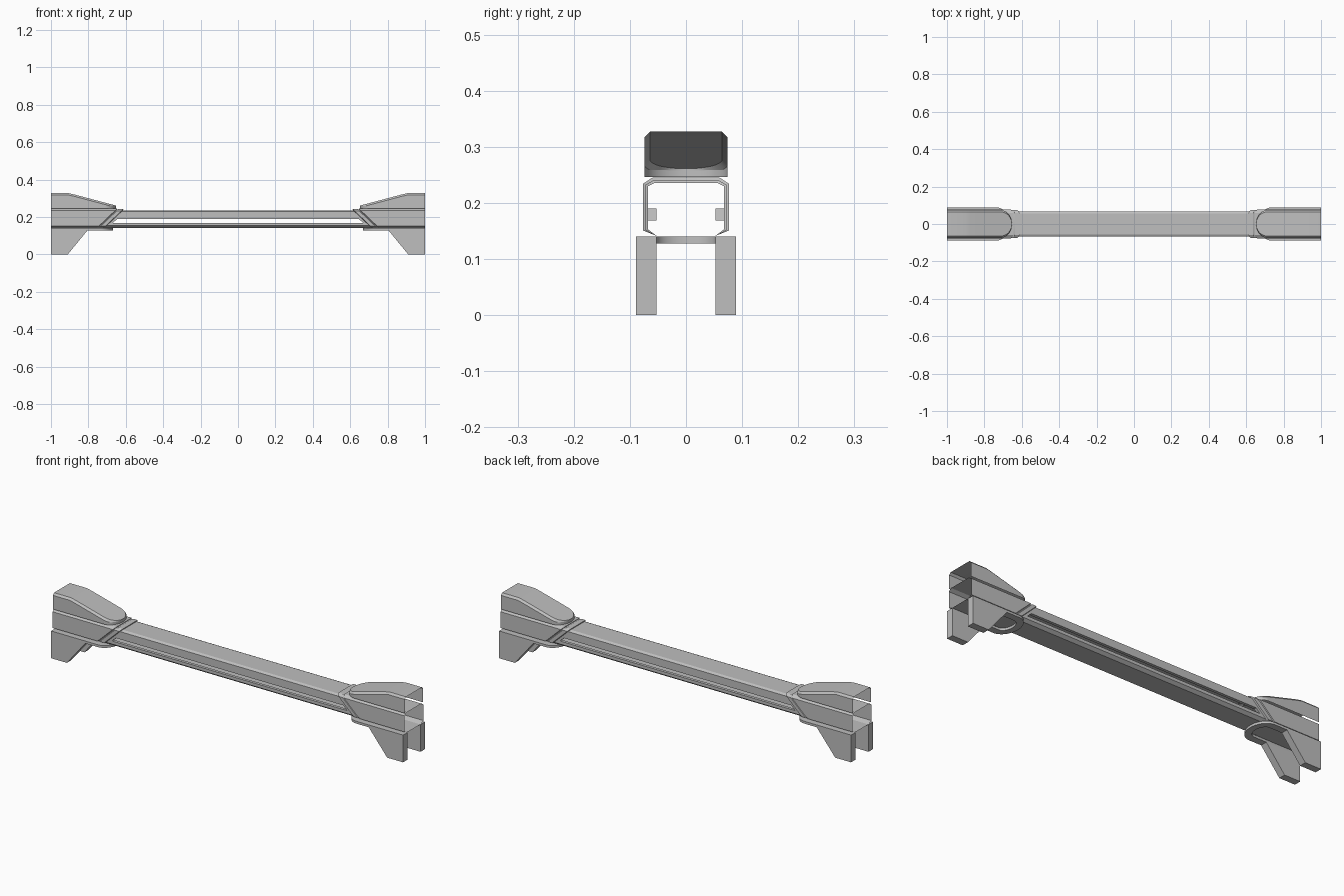
import bpy
import bmesh
from math import sin, cos, sqrt, radians, pi

cube = bpy.data.objects.get("Cube")
if cube:
    bpy.data.objects.remove(cube, do_unlink=True)

grey = bpy.data.materials.new("light grey metal")
grey.use_nodes = True
COLOR = (0.52, 0.52, 0.52, 1)
grey.diffuse_color = COLOR
grey.node_tree.nodes["Principled BSDF"].inputs["Base Color"].default_value = COLOR


def finish(name, bm, recalc=False):
    """Make a quarter part into an object mirrored across x and y."""
    bmesh.ops.remove_doubles(bm, verts=bm.verts, dist=1e-5)
    if recalc:
        bmesh.ops.recalc_face_normals(bm, faces=bm.faces)
    mesh = bpy.data.meshes.new(name)
    bm.to_mesh(mesh)
    bm.free()
    mesh.materials.append(grey)
    ob = bpy.data.objects.new(name, mesh)
    bpy.context.collection.objects.link(ob)
    bpy.ops.object.select_all(action='DESELECT')
    ob.select_set(True)
    bpy.context.view_layer.objects.active = ob
    bpy.ops.object.shade_smooth_by_angle(angle=radians(20))
    mod = ob.modifiers.new("Mirror", 'MIRROR')
    mod.use_axis = (True, True, False)
    mod.merge_threshold = 0.0001
    return ob


def loft(bm, sections, closed=False, skip=()):
    """Skin a list of point rows; skip holds (section, segment) holes."""
    rows = [[bm.verts.new(p) for p in s] for s in sections]
    n = len(rows[0])
    for i, (a, b) in enumerate(zip(rows, rows[1:])):
        for j in range(n if closed else n - 1):
            if (i, j) not in skip:
                k = (j + 1) % n
                bm.faces.new((a[j], b[j], b[k], a[k]))
    return rows


# Tunnel: narrow middle, slanted collar with a groove, wider open end
ROOF, SLOT_TOP, SLOT_LOW = 0.245, 0.19, 0.169
SHEAR = 1.05


def slant(x, z):
    return x + SHEAR * (ROOF - z)


def section(x, inset, slanted=True):
    w, t = 0.077 - inset, ROOF - inset
    pts = [(0, t), (0.06 - inset / 2, t), (w, 0.234 - inset / 2),
           (w, SLOT_TOP), (w, SLOT_LOW), (w, 0.151 + inset / 4),
           (0.052, 0.141), (0, 0.141)]
    return [(slant(x, z) if slanted else x, y, z) for y, z in pts]


MID = 0.009
SLOT_END = 0.588
bm = bmesh.new()
loft(bm, [section(0, MID, False), section(SLOT_END, MID),
          section(0.606, MID), section(0.61, 0.002), section(0.635, 0.002),
          section(0.638, 0.005), section(0.643, 0.005), section(0.646, 0),
          section(1, 0, False)], skip={(0, 3)})
finish("tunnel_shell", bm)

# Window slot: reveal faces running inward with a cap at each end
bm = bmesh.new()
outer, inner = 0.077 - MID, 0.053
path = [(0, SLOT_TOP), (slant(SLOT_END, SLOT_TOP), SLOT_TOP),
        (slant(SLOT_END, SLOT_LOW), SLOT_LOW), (0, SLOT_LOW)]
loft(bm, [[(x, outer, z), (x, inner, z)] for x, z in path])
finish("window_slot_reveal", bm)

# Hood: rounded nose, sloping roof, chamfered edge, open at the end
NOSE, CENTRE, HALF = 0.653, 0.713, 0.074


def hood_top(x):
    marks = [(NOSE, 0.261), (0.87, 0.319), (0.905, 0.327), (1, 0.327)]
    for (xa, za), (xb, zb) in zip(marks, marks[1:]):
        if x <= xb:
            return za + (zb - za) * (x - xa) / (xb - xa)
    return marks[-1][1]


stations = [CENTRE - (CENTRE - NOSE) * cos(i * pi / 24) for i in range(13)]
stations += [0.8, 0.87, 0.905, 1]
rows = []
for x in stations:
    u = max(0, (CENTRE - x) / (CENTRE - NOSE))
    w = HALF * sqrt(max(0, 1 - u * u))
    t = hood_top(x)
    rows.append([(x, 0, t), (x, w * 0.87, t), (x, w, max(t - 0.01, 0.259)),
                 (x, w, 0.257), (x, w, 0.246)])
bm = bmesh.new()
loft(bm, rows)
finish("end_hood", bm)

# Base rim: U-shaped plate under each end
bm = bmesh.new()
PAD_LOW, PAD_TOP, LEG_OUT, LEG_IN = 0.128, 0.14, 0.089, 0.053


def rim_row(xo, yo, xi, yi):
    return [(xo, yo, PAD_TOP), (xo, yo, PAD_LOW),
            (xi, yi, PAD_LOW), (xi, yi, PAD_TOP)]


rows = []
for i in range(13):
    a = i * pi / 24
    rows.append(rim_row(0.735 - 0.067 * cos(a), LEG_OUT * sin(a),
                        0.735 - 0.036 * cos(a), LEG_IN * sin(a)))
rows.append(rim_row(1, LEG_OUT, 1, LEG_IN))
bm.faces.new(loft(bm, rows, closed=True)[-1])
finish("base_rim", bm, recalc=True)

# Legs: tapered slabs at the four corners
bm = bmesh.new()
outline = [(0.805, PAD_LOW), (0.91, 0), (1, 0), (1, PAD_LOW)]
sides = loft(bm, [[(x, y, z) for x, z in outline] for y in (LEG_IN, LEG_OUT)],
             closed=True)
for side in sides:
    bm.faces.new(side)
finish("corner_leg", bm, recalc=True)
